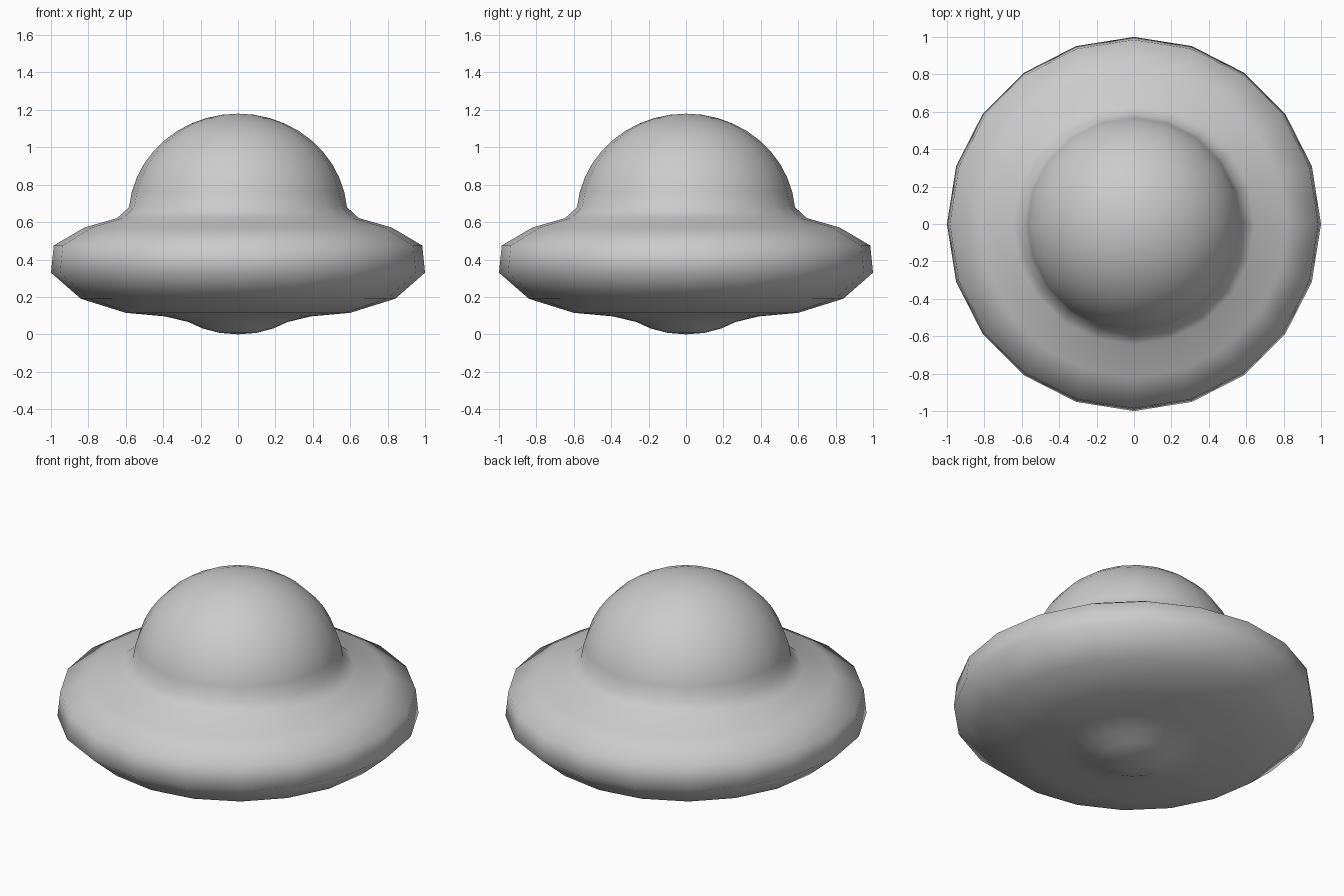
import bpy, bmesh, math

if "Cube" in bpy.data.objects:
    bpy.data.objects.remove(bpy.data.objects["Cube"])

SIDES = 20

# Lower body profile (radius, height), bottom bump to dome foot
profile = [(0, 0), (0.10, 0.008), (0.19, 0.032), (0.265, 0.066), (0.39, 0.096),
           (0.60, 0.115), (0.84, 0.19), (1.0, 0.33), (0.985, 0.475),
           (0.82, 0.572), (0.645, 0.622)]

# Dome profile: elliptical arc up to the crown
start = math.asin(0.05 / 0.55)
STEPS = 10
for i in range(STEPS + 1):
    a = start + (math.pi / 2 - start) * i / STEPS
    r = 0 if i == STEPS else 0.585 * math.cos(a)
    profile.append((r, 0.63 + 0.55 * math.sin(a)))

# Revolve the profile into one continuous skin
bm = bmesh.new()
verts = [bm.verts.new((r, 0, z)) for r, z in profile]
edges = [bm.edges.new(pair) for pair in zip(verts, verts[1:])]
bmesh.ops.spin(bm, geom=verts + edges, cent=(0, 0, 0), axis=(0, 0, 1),
               angle=math.tau, steps=SIDES, use_merge=False)
bmesh.ops.remove_doubles(bm, verts=bm.verts[:], dist=0.0005)
bmesh.ops.recalc_face_normals(bm, faces=bm.faces[:])
for f in bm.faces:
    f.smooth = True

mesh = bpy.data.meshes.new("domed_saucer")
bm.to_mesh(mesh)
bm.free()
saucer = bpy.data.objects.new("domed_saucer", mesh)
bpy.context.collection.objects.link(saucer)
